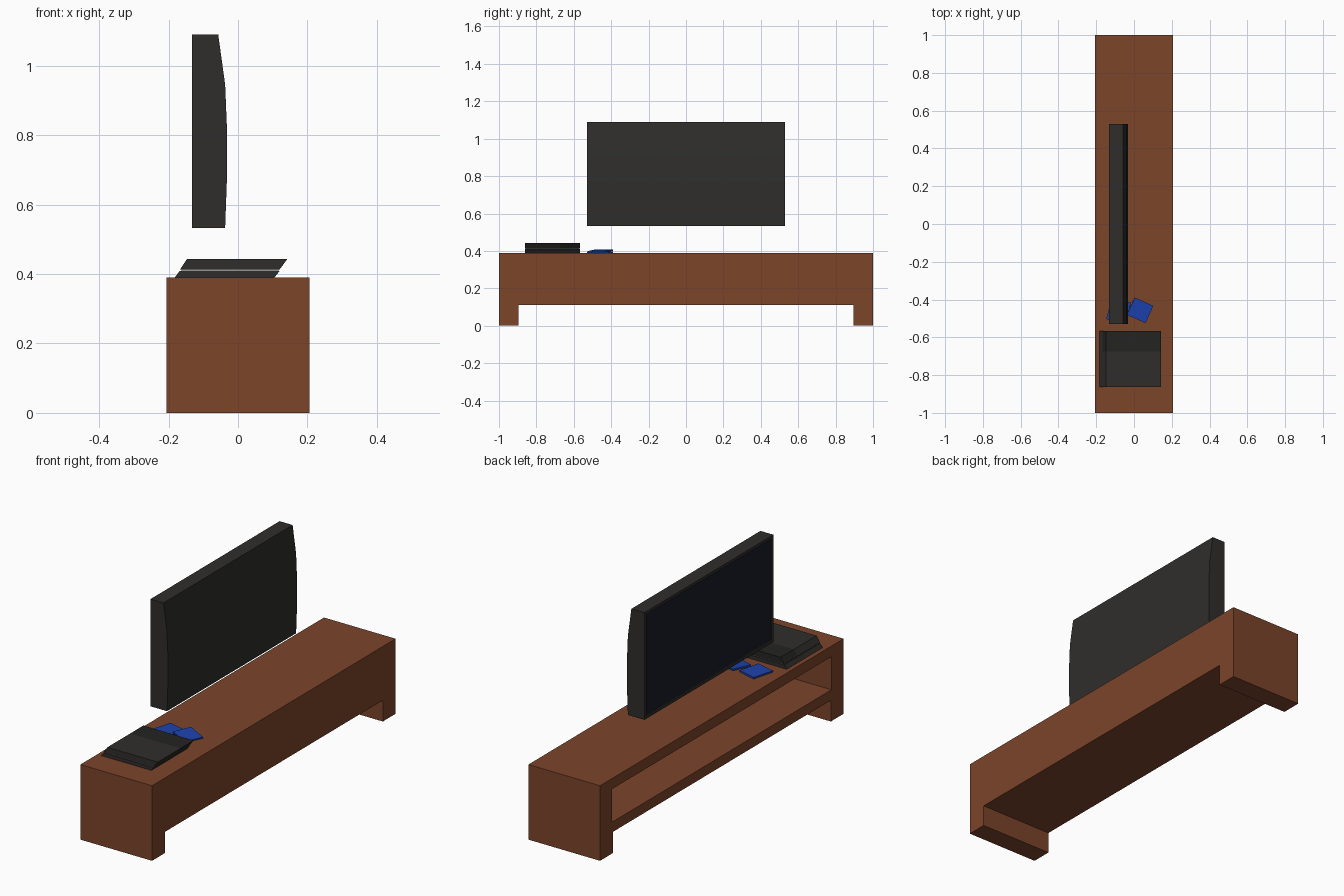
import bpy, bmesh
from math import radians
from mathutils import Vector, Matrix

if "Cube" in bpy.data.objects:
    bpy.data.objects.remove(bpy.data.objects["Cube"])


def material(name, rgb):
    m = bpy.data.materials.new(name)
    m.diffuse_color = (*rgb, 1)
    m.use_nodes = True
    m.node_tree.nodes["Principled BSDF"].inputs["Base Color"].default_value = m.diffuse_color
    return m


WOOD = material("wood", (0.2, 0.058, 0.023))
BLACK = material("black_plastic", (0.028, 0.027, 0.025))
GLOSS = material("gloss_black", (0.017, 0.017, 0.016))
GREY = material("grey_seam", (0.3, 0.3, 0.3))
SCREEN = material("screen", (0.010, 0.010, 0.022))
BLUE = material("blue_case", (0.012, 0.055, 0.42))


def prism(name, profile, axis, lo, hi, mat):
    """Extrude a 2D profile along x (profile is y,z) or y (profile is x,z)."""
    def place(p, t):
        return (t, p[0], p[1]) if axis == "x" else (p[0], t, p[1])
    bm = bmesh.new()
    face = bm.faces.new([bm.verts.new(place(p, lo)) for p in profile])
    ext = bmesh.ops.extrude_face_region(bm, geom=[face])
    shift = Vector(place((0, 0), hi - lo))
    bmesh.ops.translate(bm, vec=shift, verts=[v for v in ext["geom"] if isinstance(v, bmesh.types.BMVert)])
    bmesh.ops.recalc_face_normals(bm, faces=bm.faces)
    mesh = bpy.data.meshes.new(name)
    bm.to_mesh(mesh)
    bm.free()
    mesh.materials.append(mat)
    ob = bpy.data.objects.new(name, mesh)
    bpy.context.collection.objects.link(ob)
    return ob


def rect(a0, a1, b0, b1):
    return [(a0, b0), (a1, b0), (a1, b1), (a0, b1)]


# Cabinet: bridge-shaped body with an open shelf on the screen side
cabinet = prism("cabinet", [(-1, 0), (-0.895, 0), (-0.895, 0.11), (0.895, 0.11),
                            (0.895, 0), (1, 0), (1, 0.39), (-1, 0.39)], "x", -0.206, 0.206, WOOD)
cutter = prism("shelf_cutter", rect(-0.9, 0.9, 0.163, 0.335), "x", -0.3, 0.16, WOOD)
cutter.hide_render = True
mod = cabinet.modifiers.new("shelf_opening", "BOOLEAN")
mod.operation = "DIFFERENCE"
mod.solver = "EXACT"
mod.object = cutter
bpy.context.view_layer.objects.active = cabinet
bpy.ops.object.modifier_apply(modifier=mod.name)
bpy.data.objects.remove(cutter)

# Television: curved back profile, recessed screen on the -x face
tv = prism("television", [(-0.132, 0.533), (-0.037, 0.533), (-0.031, 0.70), (-0.031, 0.80),
                          (-0.037, 0.945), (-0.057, 1.09), (-0.132, 1.09)], "y", -0.53, 0.53, BLACK)
tv.data.materials.append(SCREEN)
bm = bmesh.new()
bm.from_mesh(tv.data)
front = min(bm.faces, key=lambda f: f.calc_center_median().x)
bmesh.ops.inset_region(bm, faces=[front], thickness=0.022)
bmesh.ops.inset_region(bm, faces=[front], thickness=0.001, depth=-0.006)
front.material_index = 1
bm.to_mesh(tv.data)
bm.free()
bpy.ops.object.select_all(action="DESELECT")
tv.select_set(True)
bpy.context.view_layer.objects.active = tv
bpy.ops.object.shade_smooth_by_angle(angle=radians(20))

# Console: two slanted slabs around a thin seam, with a gloss strip on top
Y0, Y1, YS = -0.862, -0.567, -0.675
lower = [(-0.182, 0.39), (0.105, 0.39), (0.120, 0.409), (-0.168, 0.409)]
upper = [(-0.167, 0.413), (0.120, 0.413), (0.142, 0.443), (-0.147, 0.443)]
prism("console_lower", lower, "y", Y0, Y1, BLACK)
prism("console_upper_matte", upper, "y", Y0, YS, BLACK)
prism("console_upper_gloss", upper, "y", YS, Y1, GLOSS)
prism("console_seam", rect(-0.163, 0.116, 0.409, 0.413), "y", Y0 + 0.004, Y1 - 0.004, GREY)


# Two thin cases, one leaning on the other
def case(name, sx, sy, loc, turn, tilt):
    ob = prism(name, rect(-sx / 2, sx / 2, -0.004, 0.004), "y", -sy / 2, sy / 2, BLUE)
    ob.matrix_world = (Matrix.Translation(loc) @ Matrix.Rotation(radians(turn), 4, "Z")
                       @ Matrix.Rotation(radians(tilt), 4, "Y"))


case("flat_case", 0.105, 0.118, (-0.081, -0.46, 0.394), -15, 0)
case("leaning_case", 0.108, 0.1, (0.032, -0.457, 0.400), -24, 5)
